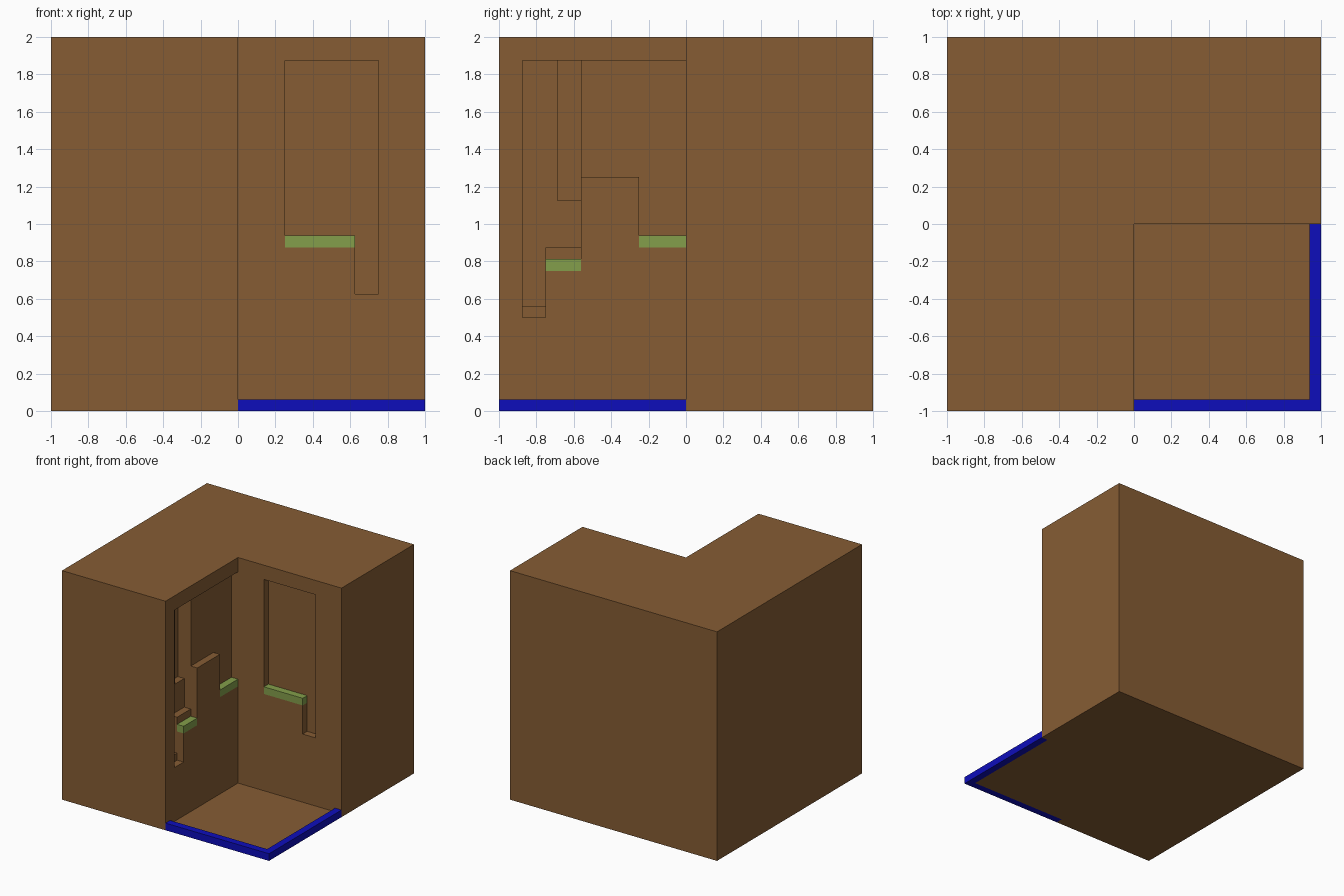
import bpy
import bmesh
from mathutils import Vector

if "Cube" in bpy.data.objects:
    bpy.data.objects.remove(bpy.data.objects["Cube"], do_unlink=True)


def material(name, rgb):
    mat = bpy.data.materials.new(name)
    mat.use_nodes = True
    mat.diffuse_color = (*rgb, 1)
    mat.node_tree.nodes["Principled BSDF"].inputs["Base Color"].default_value = (*rgb, 1)
    return mat


BROWN = material("brown", (0.238, 0.108, 0.034))
GREEN = material("green", (0.230, 0.342, 0.070))
BLUE = material("blue", (0.004, 0.004, 0.50))


def finish(name, bm, mat):
    mesh = bpy.data.meshes.new(name)
    bmesh.ops.recalc_face_normals(bm, faces=bm.faces)
    bm.to_mesh(mesh)
    bm.free()
    mesh.materials.append(mat)
    obj = bpy.data.objects.new(name, mesh)
    bpy.context.collection.objects.link(obj)
    return obj


def box(name, lo, hi, mat):
    """Axis-aligned box between two corners."""
    bm = bmesh.new()
    bmesh.ops.create_cube(bm, size=1)
    lo, hi = Vector(lo), Vector(hi)
    bmesh.ops.scale(bm, vec=hi - lo, verts=bm.verts)
    bmesh.ops.translate(bm, vec=(lo + hi) / 2, verts=bm.verts)
    return finish(name, bm, mat)


def carved_block(name, lo, hi, cuts, mat):
    """Box with box-shaped cuts removed, skinned along the cut planes."""
    planes = [sorted({v for b in [(lo, hi)] + cuts for v in (b[0][a], b[1][a])})
              for a in range(3)]
    size = [len(p) - 1 for p in planes]

    def solid(c):
        if any(not 0 <= c[a] < size[a] for a in range(3)):
            return False
        mid = [(planes[a][c[a]] + planes[a][c[a] + 1]) / 2 for a in range(3)]
        return not any(all(l[a] < mid[a] < h[a] for a in range(3)) for l, h in cuts)

    bm = bmesh.new()
    cells = [(i, j, k) for i in range(size[0]) for j in range(size[1])
             for k in range(size[2])]
    for cell in filter(solid, cells):
        for axis in range(3):
            for side in (0, 1):
                near = list(cell)
                near[axis] += 2 * side - 1
                if solid(near):
                    continue
                u, v = (axis + 1) % 3, (axis + 2) % 3
                ring = [(0, 0), (1, 0), (1, 1), (0, 1)]
                verts = []
                for du, dv in ring if side else ring[::-1]:
                    idx = list(cell)
                    idx[axis] += side
                    idx[u] += du
                    idx[v] += dv
                    verts.append(bm.verts.new([planes[a][idx[a]] for a in range(3)]))
                bm.faces.new(verts)
    bmesh.ops.remove_doubles(bm, verts=bm.verts, dist=1e-5)
    bmesh.ops.dissolve_limit(bm, angle_limit=0.01, verts=bm.verts, edges=bm.edges)
    return finish(name, bm, mat)


U = 0.0625        # carving step
FLOOR = 0.03      # thickness of the floor in the open corner
TOP = 1.875       # shared top of the wall recesses


def side_cut(y0, y1, z0, z1, depth):
    return (-depth, y0, z0), (0, y1, z1)


cuts = [
    # open corner and the channels holding the rails
    ((0, -1, FLOOR), (1, 0, 2)),
    ((0, -1, 0), (1, -1 + U, FLOOR)),
    ((1 - U, -1 + U, 0), (1, 0, FLOOR)),
    # recess in the back wall
    ((0.25, 0, 0.875), (0.625, U, TOP)),
    ((0.625, 0, 0.625), (0.75, U, TOP)),
    # stepped recesses in the side wall
    side_cut(-0.25, 0, 0.875, TOP, U),
    side_cut(-0.5625, -0.25, 1.25, TOP, U),
    side_cut(-0.75, -0.5625, 0.75, 0.875, U),
    side_cut(-0.75, -0.5625, 0.875, TOP, 2 * U),
    side_cut(-0.875, -0.75, 0.5, 0.5625, U),
    side_cut(-0.875, -0.75, 0.5625, TOP, 2 * U),
    side_cut(-0.6875, -0.5625, 1.125, TOP, 3 * U),
]
carved_block("corner_block", (-1, -1, 0), (1, 1, 2), cuts, BROWN)

# blue rails along the two open floor edges
box("front_rail", (0, -1, 0), (1, -1 + U, U), BLUE)
box("side_rail", (1 - U, -1 + U, 0), (1, 0, U), BLUE)

# green sills set flush in the recesses
box("back_wall_sill", (0.25, 0, 0.875), (0.625, U, 0.875 + U), GREEN)
box("side_wall_inner_sill", (-U, -0.25, 0.875), (0, 0, 0.875 + U), GREEN)
box("side_wall_outer_sill", (-U, -0.75, 0.75), (0, -0.5625, 0.75 + U), GREEN)
